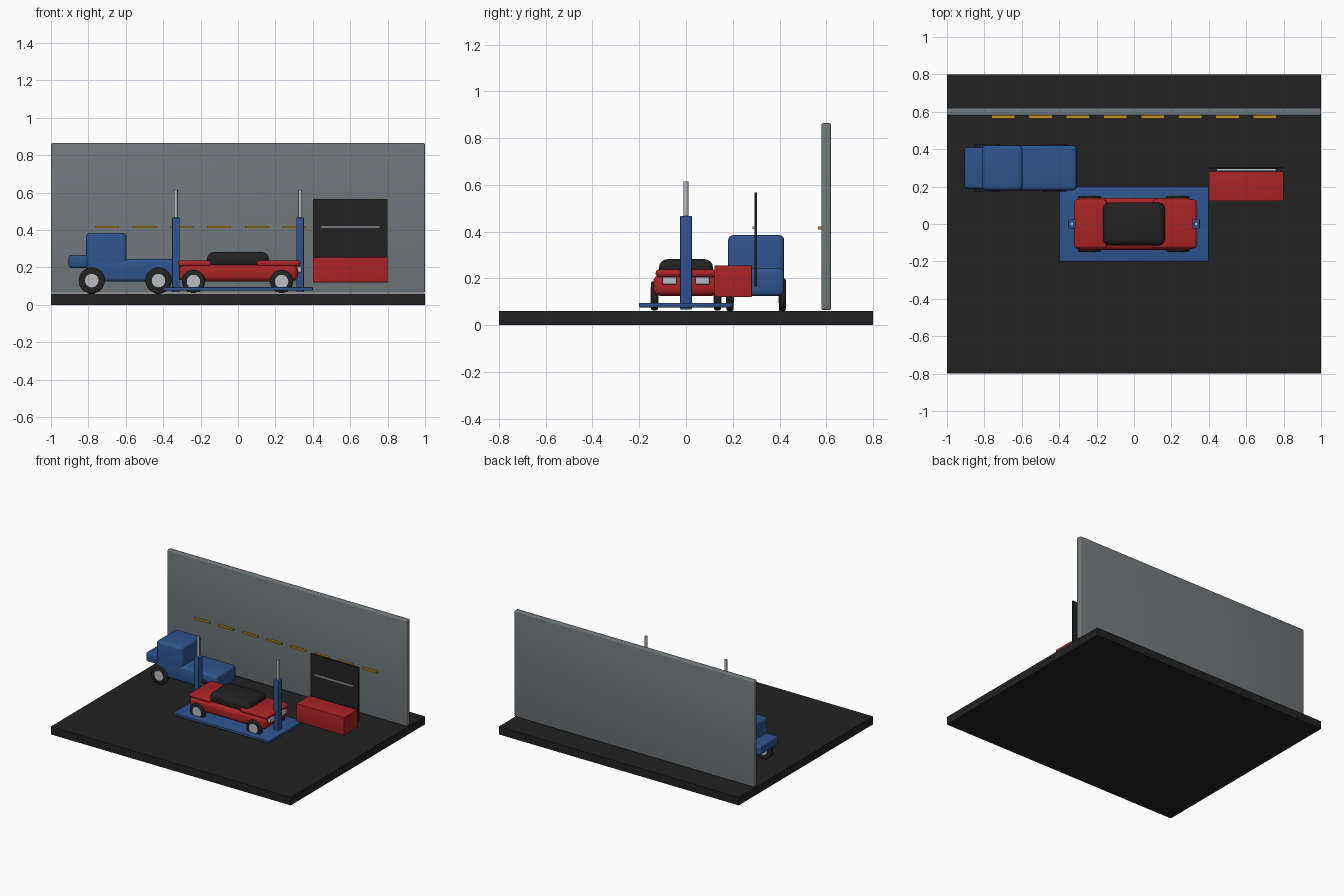
import bpy
import math

if "Cube" in bpy.data.objects:
    bpy.data.objects.remove(bpy.data.objects["Cube"])


def material(name, r, g, b):
    m = bpy.data.materials.new(name)
    m.diffuse_color = (r, g, b, 1)
    m.use_nodes = True
    m.node_tree.nodes["Principled BSDF"].inputs["Base Color"].default_value = m.diffuse_color
    return m


BLACK = material("charcoal", 0.016, 0.016, 0.016)
RED = material("red", 0.40, 0.017, 0.019)
BLUE = material("blue", 0.027, 0.089, 0.27)
GREY = material("wall grey", 0.165, 0.19, 0.20)
YELLOW = material("amber", 0.58, 0.28, 0.017)
STEEL = material("light steel", 0.48, 0.51, 0.54)


def finish(ob, name, mat, bevel, segments=4):
    ob.name = name
    ob.data.materials.append(mat)
    if bevel:
        mod = ob.modifiers.new("rounding", "BEVEL")
        mod.width = bevel
        mod.segments = segments
        mod.limit_method = "ANGLE"
        bpy.ops.object.modifier_apply(modifier=mod.name)
        bpy.ops.object.shade_smooth_by_angle(angle=math.radians(35))
    return ob


def box(name, mat, x, y, z, bevel=0.0):
    """Box from (min, max) pairs on each axis."""
    spans = (x, y, z)
    bpy.ops.mesh.primitive_cube_add(size=1, location=[(a + b) / 2 for a, b in spans])
    ob = bpy.context.object
    ob.scale = [b - a for a, b in spans]
    bpy.ops.object.transform_apply(location=False, rotation=False, scale=True)
    return finish(ob, name, mat, bevel)


def cylinder(name, mat, loc, radius, depth, along_y=False, bevel=0.0):
    rot = (math.pi / 2, 0, 0) if along_y else (0, 0, 0)
    bpy.ops.mesh.primitive_cylinder_add(vertices=32, radius=radius, depth=depth,
                                        location=loc, rotation=rot)
    ob = finish(bpy.context.object, name, mat, bevel, 3)
    bpy.ops.object.shade_smooth_by_angle(angle=math.radians(35))
    return ob


def wheels(prefix, xs, y_mid, y_out, z, radius, hub):
    """Two axles of tyres, each with a steel hub showing on both faces."""
    for x in xs:
        for side in (-1, 1):
            y = y_mid + side * (y_out - 0.015)
            cylinder(prefix + "_tyre", BLACK, (x, y, z), radius, 0.03, True, 0.008)
            cylinder(prefix + "_hub", STEEL, (x, y, z), hub, 0.033, True)


# Floor and back wall
box("floor", BLACK, (-1, 1), (-0.8, 0.8), (0, 0.06))
box("back_wall", GREY, (-1, 1), (0.58, 0.62), (0.065, 0.865), 0.008)
for i in range(8):
    x = -0.7 + 0.2 * i
    box("wall_dash", YELLOW, (x - 0.063, x + 0.063), (0.565, 0.581), (0.41, 0.422))

# Car lift
box("lift_platform", BLUE, (-0.4, 0.4), (-0.2, 0.2), (0.076, 0.095), 0.003)
for x in (-0.332, 0.332):
    box("lift_column", BLUE, (x - 0.02, x + 0.02), (-0.025, 0.025), (0.067, 0.467), 0.005)
    cylinder("lift_rod", STEEL, (x, 0, 0.515), 0.01, 0.2)

# Car
box("car_body", RED, (-0.315, 0.32), (-0.14, 0.14), (0.125, 0.215), 0.03)
box("car_hood", RED, (0.10, 0.335), (-0.13, 0.13), (0.205, 0.238), 0.015)
box("car_trunk", RED, (-0.32, -0.145), (-0.13, 0.13), (0.205, 0.238), 0.015)
box("car_cabin", BLACK, (-0.165, 0.165), (-0.115, 0.115), (0.19, 0.282), 0.035)
for y in (-0.07, 0.07):
    box("car_headlight", STEEL, (0.31, 0.34), (y - 0.03, y + 0.03), (0.174, 0.205), 0.004)
wheels("car", (-0.238, 0.233), 0, 0.15, 0.125, 0.062, 0.036)

# Tow truck
box("truck_body", BLUE, (-0.81, -0.307), (0.18, 0.42), (0.125, 0.245), 0.02)
box("truck_cab", BLUE, (-0.812, -0.595), (0.18, 0.42), (0.14, 0.385), 0.022)
box("truck_hood", BLUE, (-0.905, -0.78), (0.19, 0.41), (0.198, 0.268), 0.014)
wheels("truck", (-0.782, -0.425), 0.3, 0.127, 0.13, 0.07, 0.036)

# Tool chest with its board and rail
box("tool_chest", RED, (0.4, 0.8), (0.122, 0.282), (0.12, 0.256), 0.004)
box("tool_board", BLACK, (0.4, 0.8), (0.293, 0.304), (0.165, 0.567))
box("tool_rail", STEEL, (0.44, 0.76), (0.284, 0.295), (0.411, 0.422))
